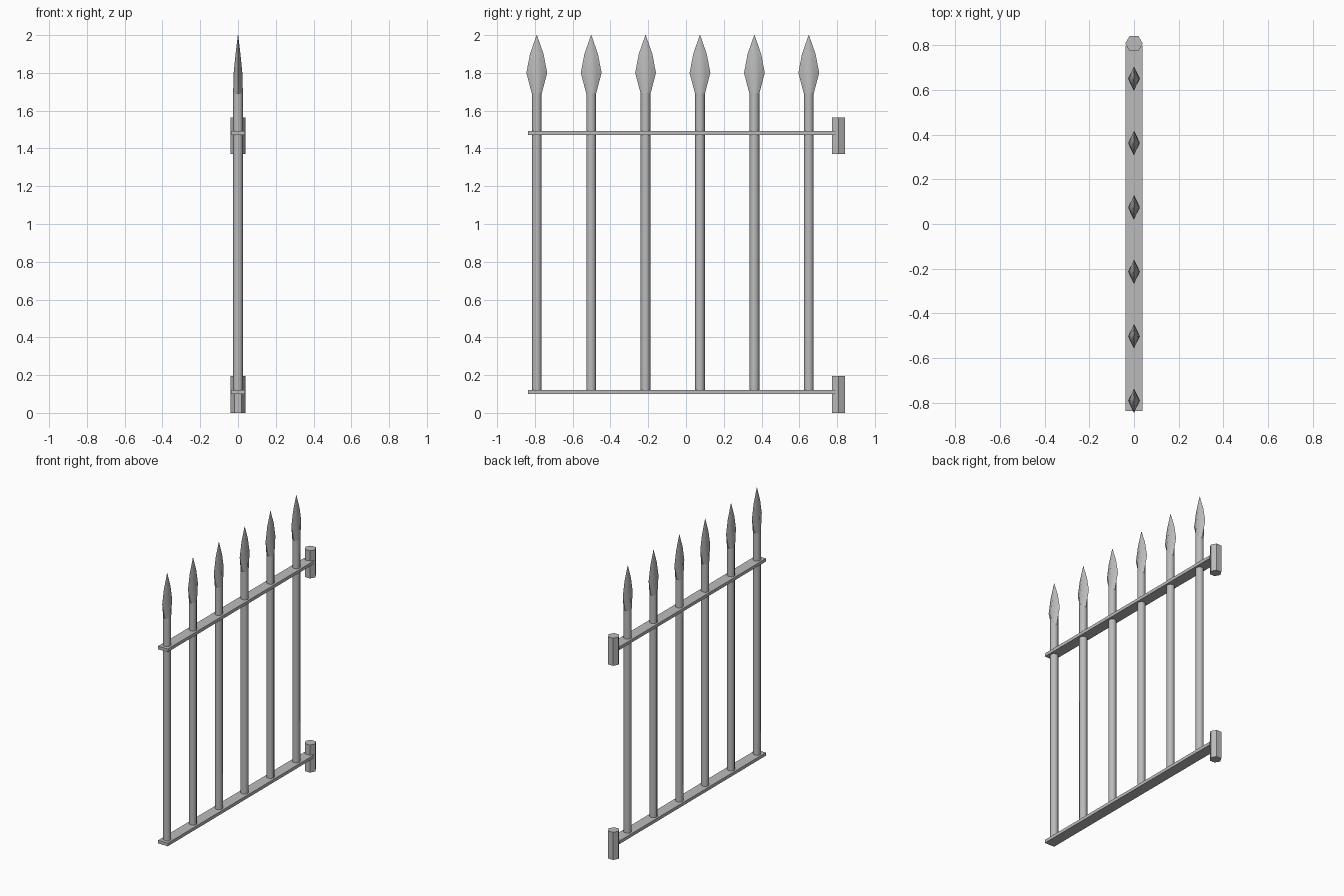
import bpy, bmesh, math

if "Cube" in bpy.data.objects:
    bpy.data.objects.remove(bpy.data.objects["Cube"])

iron = bpy.data.materials.new("grey_iron")
iron.use_nodes = True
iron.diffuse_color = (0.5, 0.5, 0.5, 1)
iron.node_tree.nodes["Principled BSDF"].inputs["Base Color"].default_value = (0.5, 0.5, 0.5, 1)


def finish(bm, name, angle):
    bmesh.ops.recalc_face_normals(bm, faces=bm.faces)
    mesh = bpy.data.meshes.new(name)
    bm.to_mesh(mesh)
    bm.free()
    mesh.materials.append(iron)
    obj = bpy.data.objects.new(name, mesh)
    bpy.context.collection.objects.link(obj)
    bpy.ops.object.select_all(action='DESELECT')
    obj.select_set(True)
    bpy.context.view_layer.objects.active = obj
    if angle:
        bpy.ops.object.shade_smooth_by_angle(angle=math.radians(angle))
    return obj


def loft(name, y, sides, rings, angle):
    """Stack of rings (z, x half-width, y half-width, diagonal pull), capped."""
    bm = bmesh.new()
    loops = []
    for z, rx, ry, pull in rings:
        loop = []
        for i in range(sides):
            a = math.tau * i / sides
            k = pull if i % 2 else 1
            loop.append(bm.verts.new((rx * k * math.cos(a), y + ry * k * math.sin(a), z)))
        loops.append(loop)
    for low, high in zip(loops, loops[1:]):
        for i in range(sides):
            j = (i + 1) % sides
            bm.faces.new((low[i], low[j], high[j], high[i]))
    bm.faces.new(loops[0][::-1])
    bm.faces.new(loops[-1])
    return finish(bm, name, angle)


def rail(name, z0, z1):
    bm = bmesh.new()
    bmesh.ops.create_cube(bm, size=1)
    for v in bm.verts:
        v.co.x *= 0.076
        v.co.y = -0.837 if v.co.y < 0 else 0.795
        v.co.z = z0 if v.co.z < 0 else z1
    return finish(bm, name, 0)


# Flat horizontal rails and their hexagonal hinge barrels
for label, base in (("lower", 0), ("upper", 1.37)):
    rail(label + "_rail", base + 0.1, base + 0.122)
    loft(label + "_hinge", 0.807, 6,
         [(base, 0.039, 0.039, 1), (base + 0.195, 0.039, 0.039, 1)], 0)

# Upright bars with leaf-shaped spear heads
r = 0.026
for n in range(6):
    y = -0.79 + n * 0.288
    loft(f"bar_{n + 1}", y, 8, [(0.11, r, r, 1), (1.69, r, r, 1)], 50)
    loft(f"spear_head_{n + 1}", y, 8,
         [(1.69, r, r, 1),
          (1.8, 0.023, 0.055, 0.72),
          (1.9, 0.013, 0.036, 0.72),
          (2.0, 0.001, 0.001, 1)], 60)
